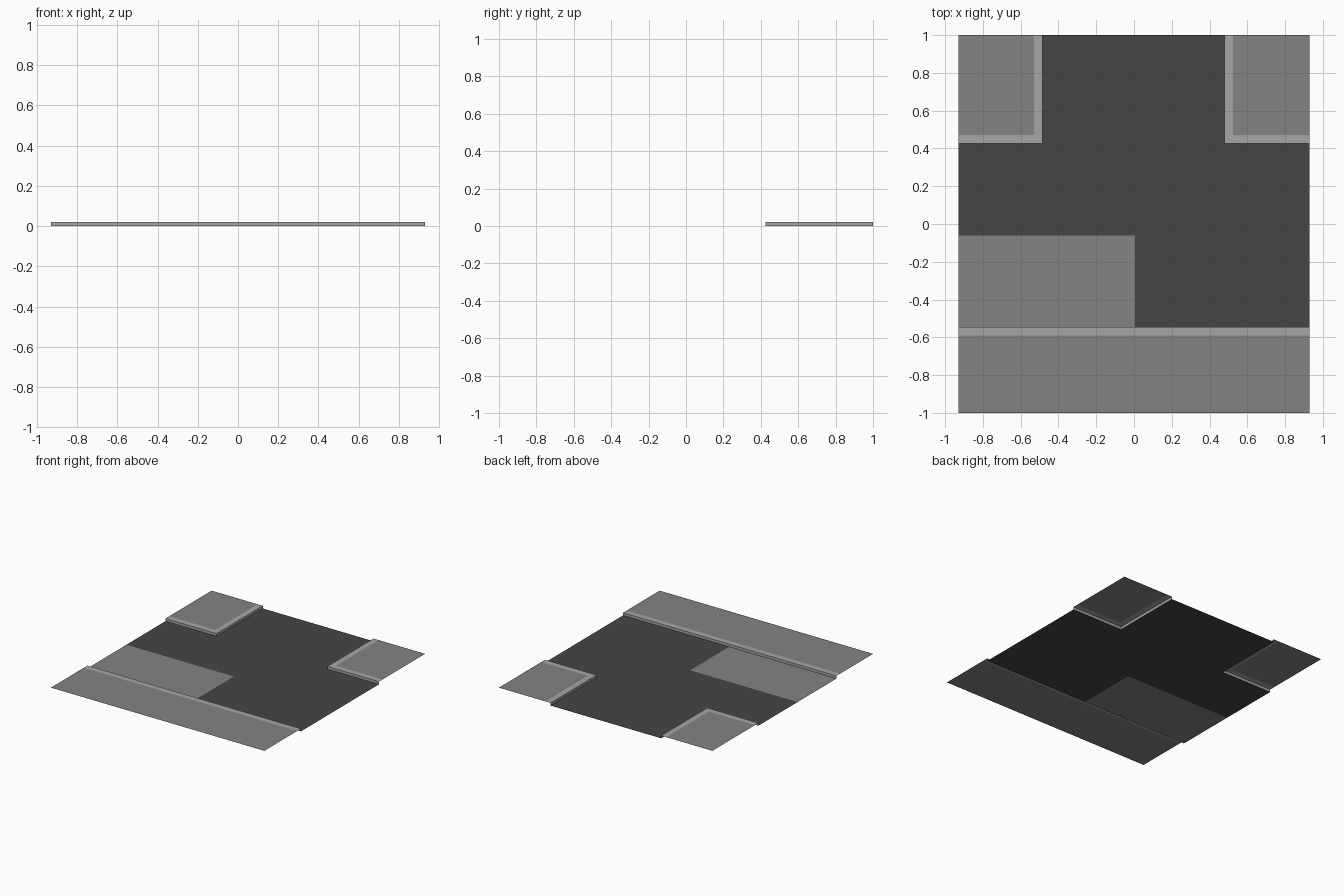
import bpy

if "Cube" in bpy.data.objects:
    bpy.data.objects.remove(bpy.data.objects["Cube"])

HX, HY = 0.93, 1.0      # half size of the tile
Z = 0.021               # kerb height
KERB = 0.045            # kerb width
FRONT, BACK = -0.545, 0.426   # kerb faces along the cross street


def material(name, v):
    m = bpy.data.materials.new(name)
    m.diffuse_color = (v, v, v, 1)
    m.use_nodes = True
    m.node_tree.nodes["Principled BSDF"].inputs["Base Color"].default_value = m.diffuse_color
    return m


ASPHALT = material("asphalt", 0.06)
PAVING = material("paving", 0.23)
STONE = material("kerb_stone", 0.38)


def sheet(name, polys, mat):
    """Open sheet made of flat polygons."""
    verts, faces = [], []
    for p in polys:
        faces.append(range(len(verts), len(verts) + len(p)))
        verts += p
    me = bpy.data.meshes.new(name)
    me.from_pydata(verts, [], [list(f) for f in faces])
    me.materials.append(mat)
    ob = bpy.data.objects.new(name, me)
    bpy.context.collection.objects.link(ob)
    return ob


def rect(x0, x1, y0, y1, z):
    return [(x0, y0, z), (x1, y0, z), (x1, y1, z), (x0, y1, z)]


def wall(a, b):
    """Vertical kerb face; its front is on the right of a -> b."""
    return [(*a, 0), (*b, 0), (*b, Z), (*a, Z)]


# Road surface: side street, cross street and the dark lane
XL, XR, PX, PY = -0.484, 0.48, 0.005, -0.06
sheet("road", [rect(XL, XR, BACK, HY, 0),
               rect(-HX, HX, PY, BACK, 0),
               rect(PX, HX, FRONT, PY, 0)], ASPHALT)

# Lighter paved patch, level with the road
sheet("road_patch", [rect(-HX, PX, FRONT, PY, 0)], PAVING)

# Long front pavement and its kerb
sheet("front_pavement", [rect(-HX, HX, -HY, FRONT - KERB, Z)], PAVING)
sheet("front_kerb", [rect(-HX, HX, FRONT - KERB, FRONT, Z),
                     wall((HX, FRONT), (-HX, FRONT))], STONE)

# Two back corner pavements with L-shaped kerbs
ky = BACK + KERB
sheet("left_corner_pavement", [rect(-HX, XL - KERB, ky, HY, Z)], PAVING)
sheet("left_corner_kerb", [rect(-HX, XL, BACK, ky, Z),
                           rect(XL - KERB, XL, ky, HY, Z),
                           wall((-HX, BACK), (XL, BACK)),
                           wall((XL, BACK), (XL, HY))], STONE)
sheet("right_corner_pavement", [rect(XR + KERB, HX, ky, HY, Z)], PAVING)
sheet("right_corner_kerb", [rect(XR, HX, BACK, ky, Z),
                            rect(XR, XR + KERB, ky, HY, Z),
                            wall((XR, BACK), (HX, BACK)),
                            wall((XR, HY), (XR, BACK))], STONE)
